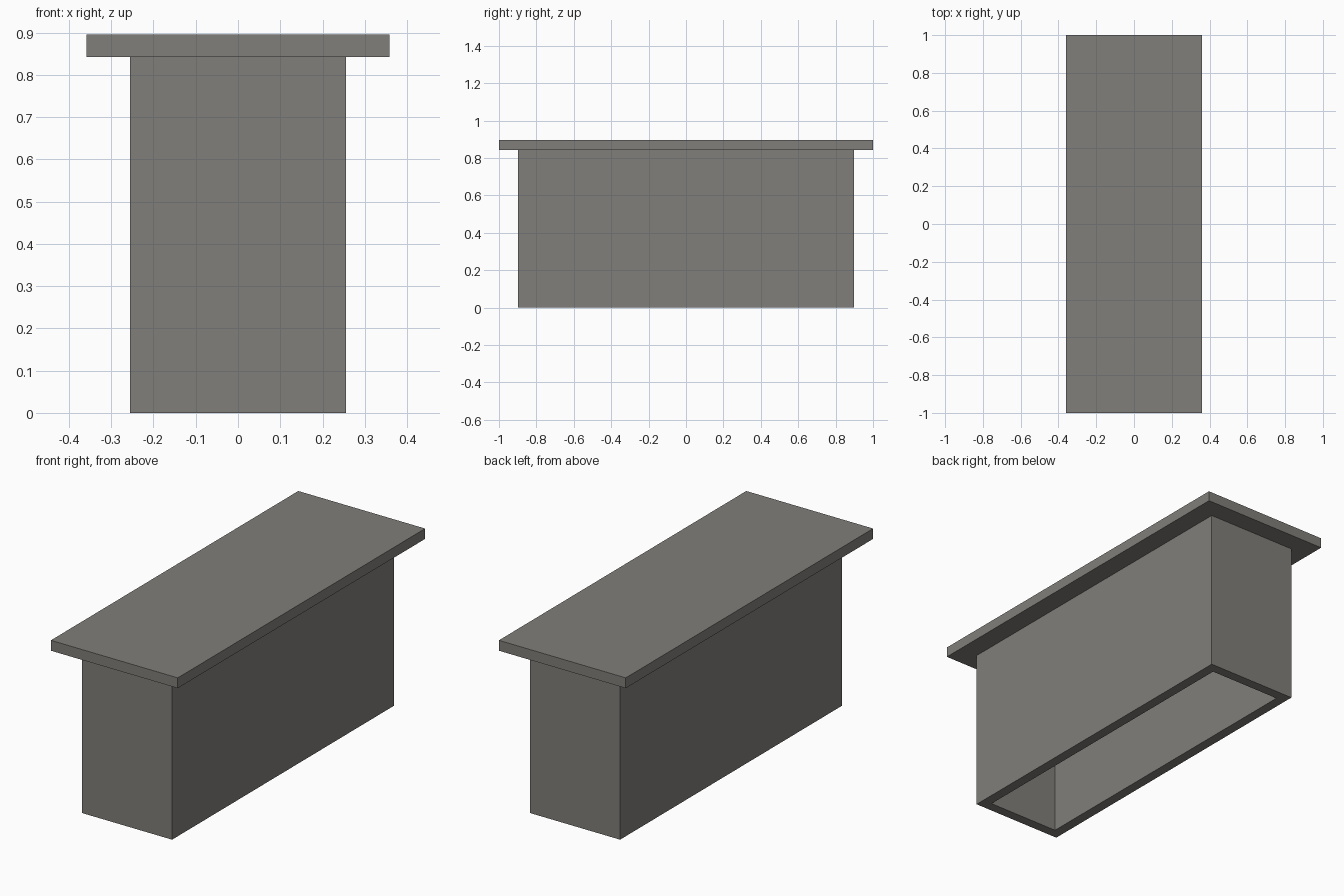
import bpy
import bmesh

if "Cube" in bpy.data.objects:
    bpy.data.objects.remove(bpy.data.objects["Cube"])

grey = bpy.data.materials.new("warm_grey")
grey.diffuse_color = (0.22, 0.21, 0.193, 1.0)
grey.use_nodes = True
grey.node_tree.nodes["Principled BSDF"].inputs["Base Color"].default_value = grey.diffuse_color

HX, HY = 0.255, 0.897      # half size of the body
TOP_X, TOP_Y = 0.359, 1.0  # half size of the top slab
WALL = 0.052               # wall thickness
Z_BODY, Z_TOP = 0.842, 0.895


def make_object(name, bm):
    bmesh.ops.recalc_face_normals(bm, faces=bm.faces)
    mesh = bpy.data.meshes.new(name)
    bm.to_mesh(mesh)
    bm.free()
    mesh.materials.append(grey)
    obj = bpy.data.objects.new(name, mesh)
    bpy.context.collection.objects.link(obj)
    return obj


def ring(bm, hx, hy, z):
    return [bm.verts.new((sx * hx, sy * hy, z))
            for sx, sy in ((-1, -1), (1, -1), (1, 1), (-1, 1))]


# Hollow rectangular body, open underneath
bm = bmesh.new()
loops = [ring(bm, HX, HY, 0), ring(bm, HX, HY, Z_BODY),
         ring(bm, HX - WALL, HY - WALL, Z_BODY), ring(bm, HX - WALL, HY - WALL, 0)]
for i in range(4):
    a, b = loops[i], loops[(i + 1) % 4]
    for j in range(4):
        k = (j + 1) % 4
        bm.faces.new((a[j], a[k], b[k], b[j]))
make_object("hollow_body", bm)

# Overhanging top slab
bm = bmesh.new()
bmesh.ops.create_cube(bm, size=1)
bmesh.ops.scale(bm, vec=(2 * TOP_X, 2 * TOP_Y, Z_TOP - Z_BODY), verts=bm.verts)
bmesh.ops.translate(bm, vec=(0, 0, (Z_TOP + Z_BODY) / 2), verts=bm.verts)
make_object("top_slab", bm)
